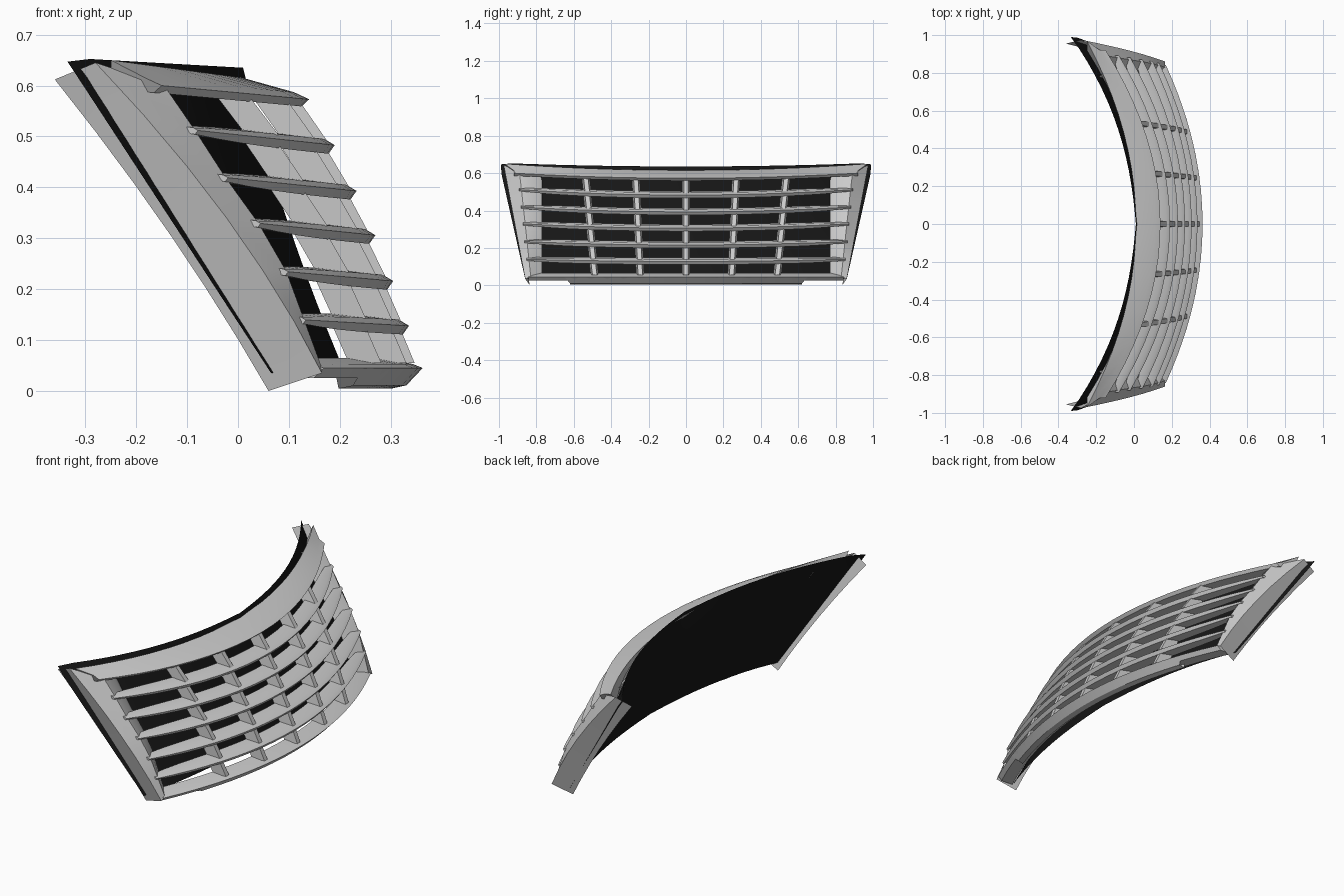
import bpy, bmesh
from mathutils import Vector

if "Cube" in bpy.data.objects:
    bpy.data.objects.remove(bpy.data.objects["Cube"])


def finish(name, bm, mat=None):
    bmesh.ops.recalc_face_normals(bm, faces=bm.faces)
    me = bpy.data.meshes.new(name)
    bm.to_mesh(me)
    bm.free()
    ob = bpy.data.objects.new(name, me)
    bpy.context.collection.objects.link(ob)
    if mat:
        me.materials.append(mat)
    bpy.ops.object.select_all(action='DESELECT')
    ob.select_set(True)
    bpy.context.view_layer.objects.active = ob
    bpy.ops.object.shade_smooth_by_angle(angle=0.5)
    return ob


def loft(name, rows, closed=False, mat=None):
    # skin a list of cross-sections; closed sections also get end caps
    bm = bmesh.new()
    vs = [[bm.verts.new(p) for p in r] for r in rows]
    n = len(rows[0])
    for a, b in zip(vs, vs[1:]):
        for i in range(n if closed else n - 1):
            j = (i + 1) % n
            bm.faces.new((a[i], a[j], b[j], b[i]))
    if closed:
        bm.faces.new(vs[0])
        bm.faces.new(vs[-1])
    return finish(name, bm, mat)


def span(n, a=-1.0, b=1.0):
    return [a + (b - a) * i / n for i in range(n + 1)]


# front edge of each slat: centre x, centre z, end x, end z (top to bottom)
LEVELS = [(.14, .573, -.15, .60), (.19, .483, -.09, .513), (.233, .393, -.03, .42),
          (.27, .306, .035, .33), (.305, .216, .09, .235), (.336, .128, .125, .14),
          (.363, .045, .16, .045)]
END_Y = [.92 - .01 * k for k in range(7)]


def front(k, y):
    xc, zc, xe, ze = LEVELS[k]
    f = (abs(y) / END_Y[k]) ** 2
    return Vector((xc + (xe - xc) * f, y, zc + (ze - zc) * f))


# black backing panel, V-kinked at the centre
black = bpy.data.materials.new("black")
black.diffuse_color = (.008, .008, .008, 1)
black.use_nodes = True
black.node_tree.nodes["Principled BSDF"].inputs["Base Color"].default_value = black.diffuse_color
rows = []
for v in span(10, 0, 1):
    row = []
    for u in span(28):
        t = abs(u)
        f = .25 * t + .75 * t ** 2.4
        cx, cz = .2 - .19 * v - .05 * v * (1 - v), .06 + .575 * v
        ex, ez = .065 - .405 * v, .035 + .62 * v
        row.append((cx + (ex - cx) * f, u * (.86 + .14 * v), cz + (ez - cz) * f))
    rows.append(row)
for c in (0, -1):
    p = rows[-1][c]
    rows[-1][c] = (p[0] + .005, p[1] * .99, p[2] - .008)
loft("backing_panel", rows, mat=black)

# horizontal slats
for k in range(1, 7):
    last = k == 6
    prof = [(0, 0), (-.012, -.017), (-.085, -.006), (-.08, .02), (-.02, .012)]
    if last:
        prof = [(0, 0), (-.02, -.02), (-.09, -.015), (-.08, .02), (-.02, .008)]
    rows = []
    for u in span(20):
        p = front(k, u * END_Y[k] * .98)
        s = 1 if last else 1 - .55 * abs(u) ** 6
        rows.append([p + Vector((dx * s, 0, dz * s)) for dx, dz in prof])
    loft(f"slat_{k}", rows, closed=True)

# top rail
rows = []
for u in span(20):
    t2 = u * u
    p = front(0, u * END_Y[0])
    rows.append([Vector((.01 - .26 * t2, .97 * u, .615 + .035 * t2)),
                 p + Vector((-.03, 0, .014)), p,
                 p + Vector((-.015, 0, -.014)), p + Vector((-.1, 0, -.006))])
loft("top_rail", rows, closed=True)

# skirt under the bottom slat
rows = []
for u in span(14):
    p = front(6, u * .65)
    q = front(6, u * .62)
    rows.append([p, q + Vector((-.032, 0, -.034)), q + Vector((-.06, 0, -.04)),
                 q + Vector((-.065, 0, -.015))])
loft("bottom_skirt", rows)

# side frames: rear return, outer edge, face and recessed inner edge
for side, label in ((-1, "left"), (1, "right")):
    rows = []
    for k in range(7):
        v = 1 - k / 6
        bow = .14 * v * (1 - v)
        m = front(k, END_Y[k])
        rear = (.06 - .42 * v + bow * .5, .835 + .12 * v, .612 * v)
        outer = (.165 - .445 * v + bow, .86 + .115 * v, .035 + .61 * v)
        mid = (m.x + .005, m.y - .03, m.z)
        dip = (m.x - .012, .81, m.z)
        inner = (m.x - .04, .77, m.z)
        rows.append([(x, y * side, z) for x, y, z in (rear, outer, mid, dip, inner)])
    loft(f"side_frame_{label}", rows)

# short upright bars between neighbouring slats
for col in range(-2, 3):
    for k in range(6):
        rows = []
        for j, dz in ((k, -.008), (k + 1, .01)):
            y = col * (.268 - .004 * j)
            p = front(j, y) + Vector((0, 0, dz))
            rows.append([p + Vector((dx, dy, 0)) for dx, dy in
                         ((-.016, -.012), (-.016, .012), (-.08, .022), (-.08, -.022))])
        loft(f"upright_bar_{col + 3}_{k + 1}", rows, closed=True)
